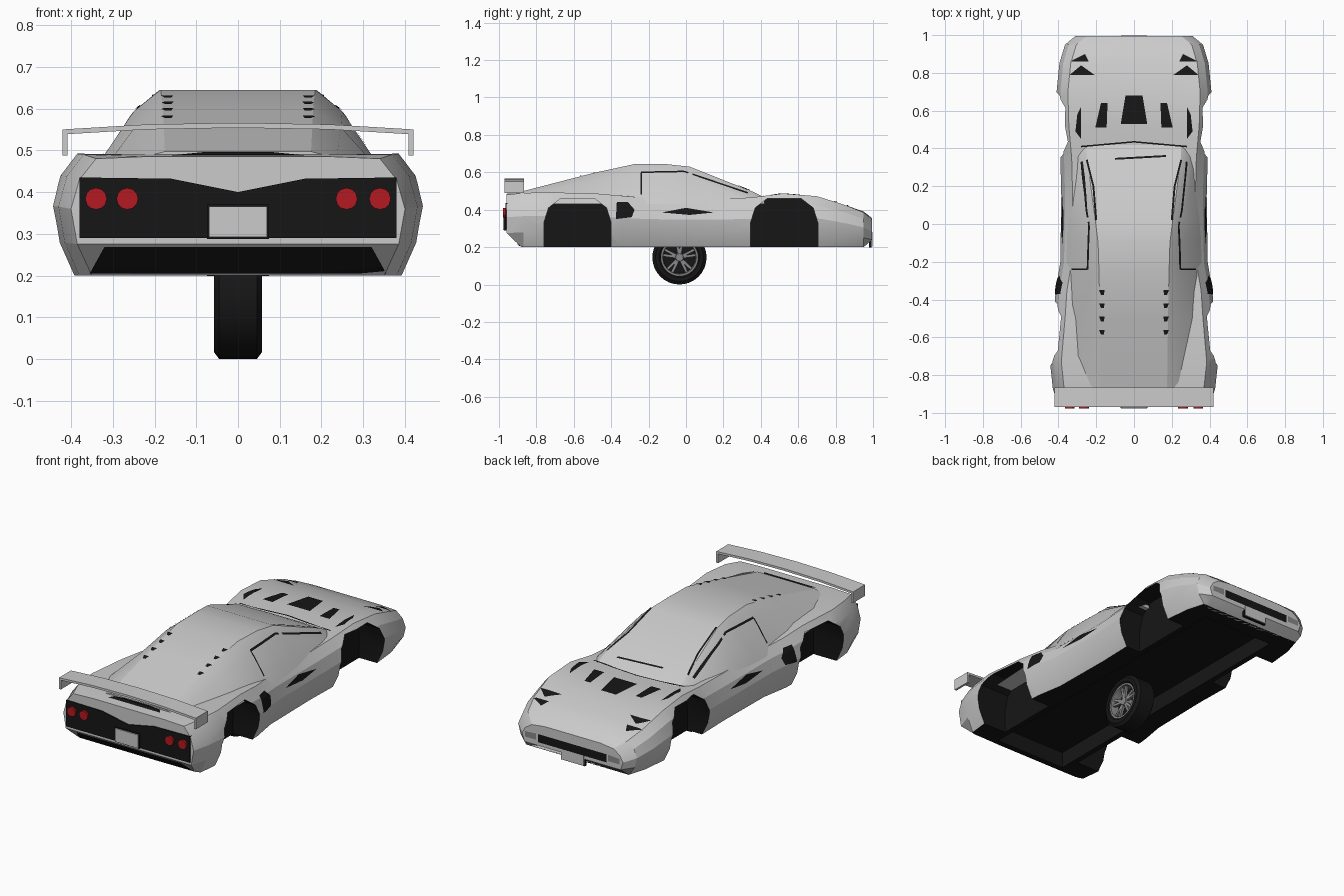
import bpy, bmesh, math
from mathutils import Vector
from mathutils.bvhtree import BVHTree

if "Cube" in bpy.data.objects:
    bpy.data.objects.remove(bpy.data.objects["Cube"])


def material(name, r, g, b):
    m = bpy.data.materials.new(name)
    m.diffuse_color = (r, g, b, 1)
    m.use_nodes = True
    m.node_tree.nodes["Principled BSDF"].inputs["Base Color"].default_value = m.diffuse_color
    return m


PAINT = material("paint", .8, .8, .8)
BLACK = material("black", .008, .008, .008)
RED = material("red", .45, .01, .015)
METAL = material("metal", .25, .25, .26)


def finish(bm, name, mats=(), smooth=None):
    bmesh.ops.recalc_face_normals(bm, faces=bm.faces[:])
    me = bpy.data.meshes.new(name)
    bm.to_mesh(me)
    bm.free()
    ob = bpy.data.objects.new(name, me)
    bpy.context.collection.objects.link(ob)
    for m in mats:
        me.materials.append(m)
    if smooth:
        smooth_by_angle(ob, smooth)
    return ob


def smooth_by_angle(ob, deg):
    bpy.ops.object.select_all(action='DESELECT')
    ob.select_set(True)
    bpy.context.view_layer.objects.active = ob
    bpy.ops.object.shade_smooth_by_angle(angle=math.radians(deg))


def place(axis, p, d):
    return {'x': (d, p[0], p[1]), 'y': (p[0], d, p[1]), 'z': (p[0], p[1], d)}[axis]


def prism(bm, pts, axis, a, b, idx=0):
    lo = [bm.verts.new(place(axis, p, a)) for p in pts]
    hi = [bm.verts.new(place(axis, p, b)) for p in pts]
    n = len(pts)
    fs = [bm.faces.new(lo), bm.faces.new(hi)]
    fs += [bm.faces.new((lo[i], lo[(i + 1) % n], hi[(i + 1) % n], hi[i])) for i in range(n)]
    for f in fs:
        f.material_index = idx


def loft(halves):
    """Skin mirrored half sections, each a list of (x, y, z) from bottom to top."""
    bm = bmesh.new()
    rings = []
    for h in halves:
        pts = h + [(-x, y, z) for x, y, z in reversed(h)]
        rings.append([bm.verts.new(p) for p in pts])
    n = len(rings[0])
    for r, s in zip(rings, rings[1:]):
        for i in range(n):
            j = (i + 1) % n
            bm.faces.new((r[i], r[j], s[j], s[i]))
    for r in (rings[0], rings[-1]):
        for i in range(n // 2 - 1):
            bm.faces.new((r[i], r[i + 1], r[n - 2 - i], r[n - 1 - i]))
    return bm


# Lower body: y, half width, shoulder height, deck height
stations = [(-.96, .40, .48, .485), (-.87, .43, .49, .49), (-.73, .445, .492, .49),
            (-.5, .425, .488, .485), (-.35, .415, .475, .475), (-.2, .39, .462, .465),
            (.15, .385, .457, .46), (.35, .39, .465, .46), (.52, .405, .487, .475),
            (.70, .41, .472, .465), (.85, .395, .425, .425), (.95, .365, .385, .39),
            (.995, .31, .345, .355)]
halves = []
for y, w, zs, zt in stations:
    low = .08 if y < -.9 else (-.07 if y > .98 else 0)
    prof = [(w - .05, 0), (w - .015, .27), (w, .57), (w - .02, .82), (w - .06, 1)]
    h = [(x, y + (low if f == 0 else 0), .2 + (zs - .2) * f) for x, f in prof]
    halves.append(h + [(w * .55, y, zt)])
bm = loft(halves)
bmesh.ops.recalc_face_normals(bm, faces=bm.faces[:])
for f in bm.faces:
    f.material_index = 1 if f.normal.z < -.9 else 0
body = finish(bm, "body", (PAINT, BLACK))

# Wheel arches and hollow underside
arch = [(-.18, .1), (-.18, .33), (-.155, .41), (-.09, .46), (.09, .46), (.155, .41), (.18, .33), (.18, .1)]
bm = bmesh.new()
for cy in (-.58, .525):
    for s in (-1, 1):
        prism(bm, [(cy + y, z) for y, z in arch], 'x', s * .25, s * .6, 1)
prism(bm, [(-.22, -.85), (.22, -.85), (.22, .85), (-.22, .85)], 'z', .1, .29, 1)
cutter = finish(bm, "arch_cutter", (PAINT, BLACK))
cutter.hide_render = True
mod = body.modifiers.new("arches", 'BOOLEAN')
mod.operation, mod.solver, mod.object = 'DIFFERENCE', 'EXACT', cutter
dg = bpy.context.evaluated_depsgraph_get()
body.data = bpy.data.meshes.new_from_object(body.evaluated_get(dg))
body.modifiers.clear()
bpy.data.objects.remove(cutter)
smooth_by_angle(body, 22)

# Cabin: y, base half width, top half width, top height
halves = []
for y, b, t, zt in [(.42, .29, .25, .465), (.36, .33, .25, .495), (.02, .35, .205, .63), (-.1, .355, .19, .643),
                    (-.27, .36, .185, .645), (-.5, .36, .18, .595), (-.88, .34, .175, .497)]:
    z0 = .43
    halves.append([(b, y, z0), (t + .37 * (b - t), y, z0 + .76 * (zt - z0)), (t, y, zt)])
cabin = finish(loft(halves), "cabin", (PAINT,), 20)

# Surface for fitting flush details
skin = bmesh.new()
skin.from_mesh(body.data)
skin.from_mesh(cabin.data)
tree = BVHTree.FromBMesh(skin)
skin.free()


def decal(name, polys, axis, s, mat=BLACK):
    """Flush panels: 2D outlines projected onto the car along an axis."""
    bm = bmesh.new()
    for pts in polys:
        bm.faces.new([bm.verts.new(place(axis, p, 0)) for p in pts])
    bmesh.ops.triangulate(bm, faces=bm.faces[:])
    bmesh.ops.subdivide_edges(bm, edges=bm.edges[:], cuts=3, use_grid_fill=True)
    out = Vector(place(axis, (0, 0), s))
    for v in bm.verts:
        hit = tree.ray_cast(v.co + out * 2, -out)[0]
        if hit is None:
            hit = tree.find_nearest(v.co + out * {'x': .4, 'y': .96, 'z': .5}[axis])[0]
        v.co = hit + out * .004
    return finish(bm, name, (mat,))


def strip(path, w=.008):
    polys = []
    for a, b in zip(path, path[1:]):
        a, b = Vector(a), Vector(b)
        d = (b - a).normalized() * w / 2
        n = Vector((-d.y, d.x))
        polys.append([a - n, b - n, b + n, a + n])
    return polys


# Paired details on the sides, bonnet and rear deck
for s, side in ((-1, "left"), (1, "right")):
    decal(side + "_door_vent", [[(-.13, .385), (.02, .372), (.15, .385), (0, .41)]], 'x', s)
    decal(side + "_rear_intake", [[(-.375, .35), (-.29, .36), (-.275, .40), (-.31, .44), (-.37, .44)]], 'x', s)
    decal(side + "_window_frame", strip([(-.24, .48), (-.24, .60), (-.01, .605), (.33, .49)]), 'x', s)
    decal(side + "_windscreen_trim", strip([(s * .20, .02), (s * .215, .2), (s * .25, .34)], .01), 'z', 1)
    decal(side + "_bonnet_vents", [
        [(s * .205, .51), (s * .145, .51), (s * .14, .64), (s * .175, .64)],
        [(s * .28, .45), (s * .31, .49), (s * .30, .58), (s * .28, .62)]], 'z', 1)
    decal(side + "_headlamp", [[(s * .34, .86), (s * .26, .90), (s * .24, .86)],
                               [(s * .34, .79), (s * .21, .79), (s * .28, .84)]], 'z', 1)
    decal(side + "_louvres", [[(s * .185, y), (s * .155, y), (s * .16, y - .025), (s * .175, y - .025)]
                              for y in (-.35, -.42, -.49, -.56)], 'z', 1)
    decal(side + "_indicator", [[(s * .22, .27), (s * .29, .27), (s * .29, .30), (s * .22, .305)]], 'y', 1, METAL)
decal("centre_bonnet_vent", [[(-.07, .53), (.07, .53), (.045, .68), (-.045, .68)]], 'z', 1)
decal("scuttle_gap", strip([(-.28, .41), (0, .435), (.28, .41)]), 'z', 1)
decal("wiper", strip([(-.1, .345), (.17, .36)], .01), 'z', 1)
decal("front_grille", [[(-.21, .26), (.21, .26), (.21, .305), (-.21, .305)]], 'y', 1)
decal("rear_valance", [[(-.355, .205), (.355, .205), (.32, .268), (-.32, .268)]], 'y', -1)
decal("rear_window_gap", [[(-.16, .488), (.16, .488), (.08, .496), (-.08, .496)]], 'y', -1)

# Tail panel with V-notched top edge
bm = bmesh.new()
prism(bm, [(-.38, .29), (.38, .29), (.38, .435), (.16, .432), (0, .40), (-.16, .432), (-.38, .435)],
      'y', -.966, -.94)
finish(bm, "tail_panel", (BLACK,))

# Round tail lamps
for i, x in enumerate((-.34, -.265, .26, .34)):
    bm = bmesh.new()
    ring = [(x + .026 * math.cos(a * math.pi / 6), .384 + .026 * math.sin(a * math.pi / 6)) for a in range(12)]
    prism(bm, ring, 'y', -.978, -.96)
    finish(bm, "tail_lamp_%d" % (i + 1), (RED,))

# Number plates with dark surrounds
for name, z0, z1, y0, y1 in (("rear", .292, .366, -.972, -.978), ("front", .203, .28, .992, .997)):
    for part, w, y, e, mat in (("plate_frame", .074, y0, .004, BLACK), ("plate", .07, y1, 0, PAINT)):
        bm = bmesh.new()
        prism(bm, [(-w, z0 - e), (w, z0 - e), (w, z1 + e), (-w, z1 + e)], 'y', y, y0 * .985)
        finish(bm, name + "_" + part, (mat,))

# Rear wing: arched blade with two end plates
bm = bmesh.new()
top = [(-.42, .55), (-.22, .562), (0, .566), (.22, .562), (.42, .55)]
prism(bm, top + [(x, z - .012) for x, z in reversed(top)], 'y', -.97, -.865)
for s in (-1, 1):
    prism(bm, [(s * .408, .488), (s * .42, .488), (s * .42, .545), (s * .408, .545)], 'y', -.97, -.865)
finish(bm, "rear_wing", (PAINT,))

# Single wheel standing under the car
CY, CZ = -.035, .145


def lathe(name, profile, mat, seg=32):
    bm = bmesh.new()
    rings = [[bm.verts.new((x, CY + r * math.cos(k * math.tau / seg), CZ + r * math.sin(k * math.tau / seg)))
              for x, r in profile] for k in range(seg)]
    n = len(profile)
    for k in range(seg):
        a, b = rings[k], rings[(k + 1) % seg]
        for i in range(n):
            j = (i + 1) % n
            bm.faces.new((a[i], a[j], b[j], b[i]))
    return finish(bm, name, (mat,), 35)


lathe("tyre", [(.05, .098), (.058, .108), (.058, .128), (.045, .145), (-.045, .145), (-.058, .128),
               (-.058, .108), (-.05, .098)], BLACK)
lathe("rim", [(.052, .1), (.052, .09), (.03, .085), (-.05, .09), (-.05, .1)], METAL)
lathe("hub", [(.045, .001), (.045, .02), (.035, .026), (.0, .026), (.0, .001)], METAL, 16)
lathe("brake_disc", [(.005, .02), (.005, .088), (-.005, .088), (-.005, .02)], BLACK)
bm = bmesh.new()
for k in range(5):
    for off in (-.17, .17):
        a = k * math.tau / 5 + math.pi / 2
        d, n = Vector((math.cos(a + off), math.sin(a + off))), Vector((-math.sin(a), math.cos(a))) * .007
        c = Vector((CY, CZ))
        prism(bm, [c + d * .02 - n, c + d * .092 - n, c + d * .092 + n, c + d * .02 + n], 'x', .028, .042)
finish(bm, "spokes", (METAL,))
